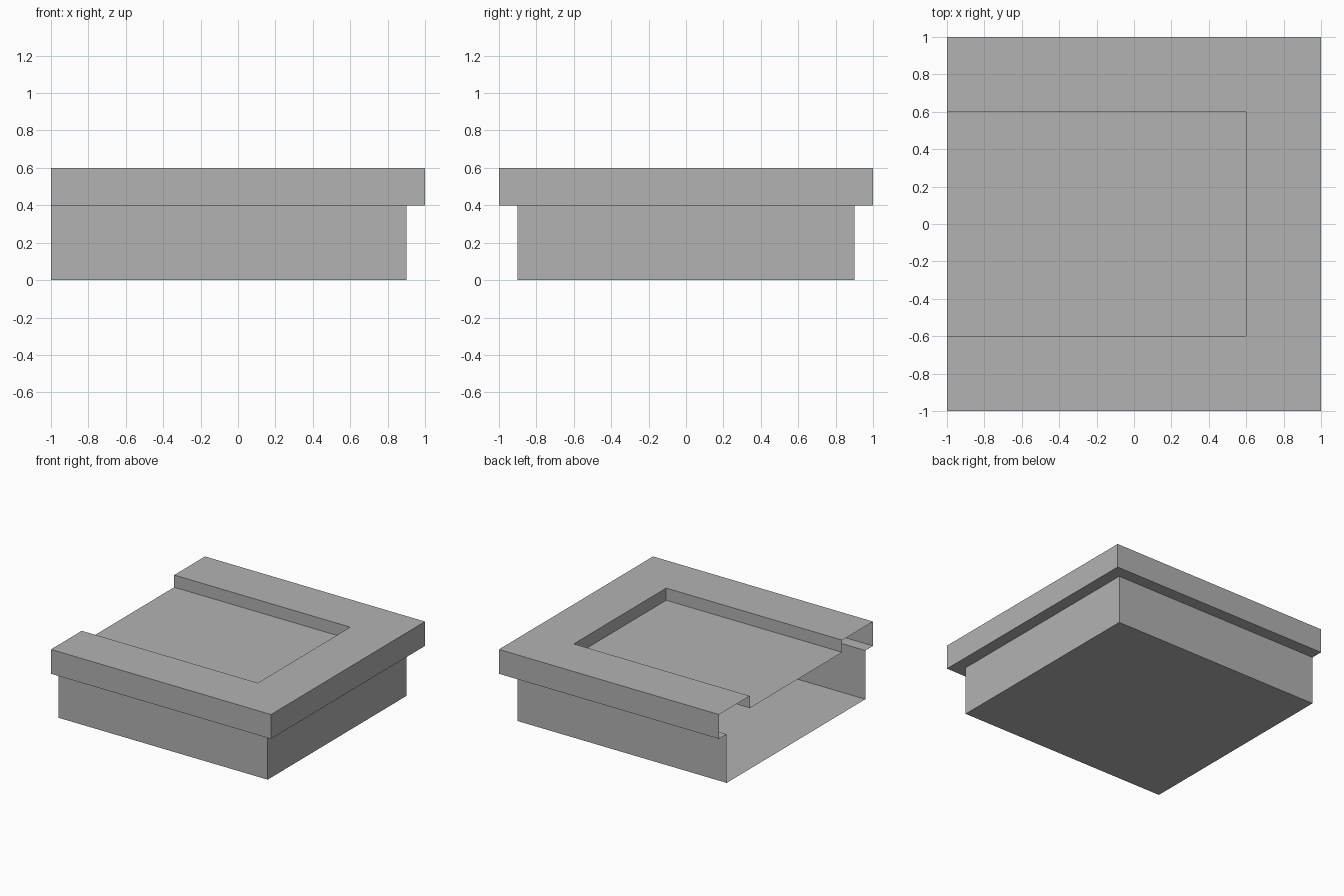
import bpy
import bmesh

cube = bpy.data.objects.get("Cube")
if cube:
    bpy.data.objects.remove(cube, do_unlink=True)

# Single flat grey
grey = bpy.data.materials.new("mid_grey")
grey.use_nodes = True
colour = (0.448, 0.448, 0.448, 1)
grey.diffuse_color = colour
grey.node_tree.nodes["Principled BSDF"].inputs["Base Color"].default_value = colour

OPEN_X = -1.0  # the end left open


def u_ring(bm, half, z):
    """U-shaped row of corners, open towards -x."""
    corners = [(OPEN_X, -half), (half, -half), (half, half), (OPEN_X, half)]
    return [bm.verts.new((x, y, z)) for x, y in corners]


def build_shell(name, profile, cap_bottom=False, cap_top=False):
    """Sweep a (half width, height) profile round the U and cap its ends."""
    bm = bmesh.new()
    rings = [u_ring(bm, half, z) for half, z in profile]
    for low, high in zip(rings, rings[1:]):
        for i in range(3):
            bm.faces.new((low[i], low[i + 1], high[i + 1], high[i]))
    if cap_bottom:
        bm.faces.new(reversed(rings[0]))
    if cap_top:
        bm.faces.new(rings[-1])
    mesh = bpy.data.meshes.new(name)
    bm.to_mesh(mesh)
    bm.free()
    mesh.materials.append(grey)
    obj = bpy.data.objects.new(name, mesh)
    bpy.context.collection.objects.link(obj)
    return obj


# Hollow base: floor and three walls
build_shell("base_tray", [(0.9, 0), (0.9, 0.4)], cap_bottom=True)

# Overhanging rim with the shallow recess in its top
build_shell("rim_and_recess",
            [(0.9, 0.4), (1, 0.4), (1, 0.6), (0.6, 0.6), (0.6, 0.5)],
            cap_top=True)
